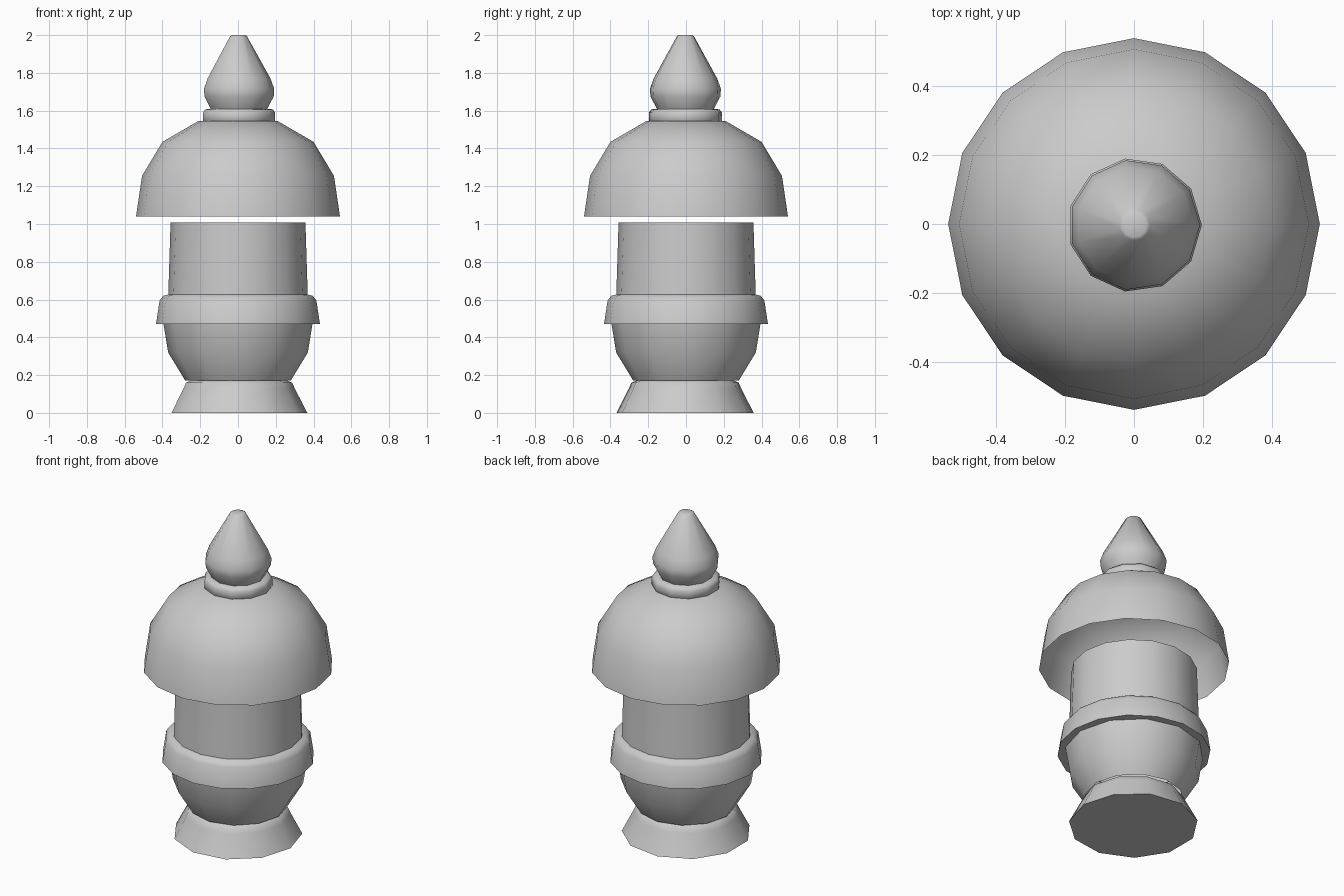
import bpy, bmesh, math

if "Cube" in bpy.data.objects:
    bpy.data.objects.remove(bpy.data.objects["Cube"])


def lathe(name, profile, sides, cap_bottom=False, cap_top=False, offset=(0, 0), angle=40):
    """Revolve (radius, z) points around z, with a vertex on +x."""
    bm = bmesh.new()
    rings = []
    for r, z in profile:
        rings.append([bm.verts.new((offset[0] + r * math.cos(math.tau * i / sides),
                                    offset[1] + r * math.sin(math.tau * i / sides), z))
                      for i in range(sides)])
    for low, high in zip(rings, rings[1:]):
        for i in range(sides):
            j = (i + 1) % sides
            bm.faces.new((low[i], low[j], high[j], high[i]))
    if cap_bottom:
        bm.faces.new(rings[0][::-1])
    if cap_top:
        bm.faces.new(rings[-1])
    mesh = bpy.data.meshes.new(name)
    bm.to_mesh(mesh)
    bm.free()
    obj = bpy.data.objects.new(name, mesh)
    bpy.context.collection.objects.link(obj)
    bpy.ops.object.select_all(action='DESELECT')
    obj.select_set(True)
    bpy.context.view_layer.objects.active = obj
    bpy.ops.object.shade_smooth_by_angle(angle=math.radians(angle))
    return obj


# Flared foot
lathe("foot", [(0.367, 0), (0.30, 0.13), (0.287, 0.16), (0.25, 0.175)], 11,
      cap_bottom=True, cap_top=True, offset=(0, -0.005), angle=60)

# Bowl above the foot
lathe("bowl", [(0.28, 0.172), (0.37, 0.32), (0.395, 0.475)], 12)

# Collar ring with a rounded upper edge
lathe("collar_ring", [(0.38, 0.47), (0.434, 0.47), (0.415, 0.595), (0.395, 0.62), (0.355, 0.63)],
      16, angle=60)

# Straight body, slightly tapered
lathe("body", [(0.37, 0.60), (0.357, 1.008)], 16)

# Open dome roof floating just above the body
lathe("dome_roof", [(0.54, 1.04), (0.508, 1.255), (0.40, 1.435), (0.21, 1.545)], 16,
      cap_top=True)

# Finial: band, neck, bulb and blunt tip
lathe("finial_band", [(0.18, 1.53), (0.195, 1.54), (0.195, 1.59), (0.182, 1.607), (0.14, 1.61)], 11,
      offset=(0.002, -0.003), angle=60)
lathe("finial_bulb", [(0.145, 1.595), (0.158, 1.62), (0.187, 1.675), (0.19, 1.715), (0.17, 1.77),
                      (0.045, 1.995), (0.035, 2.0)], 11, cap_top=True, offset=(0.002, -0.003), angle=60)
